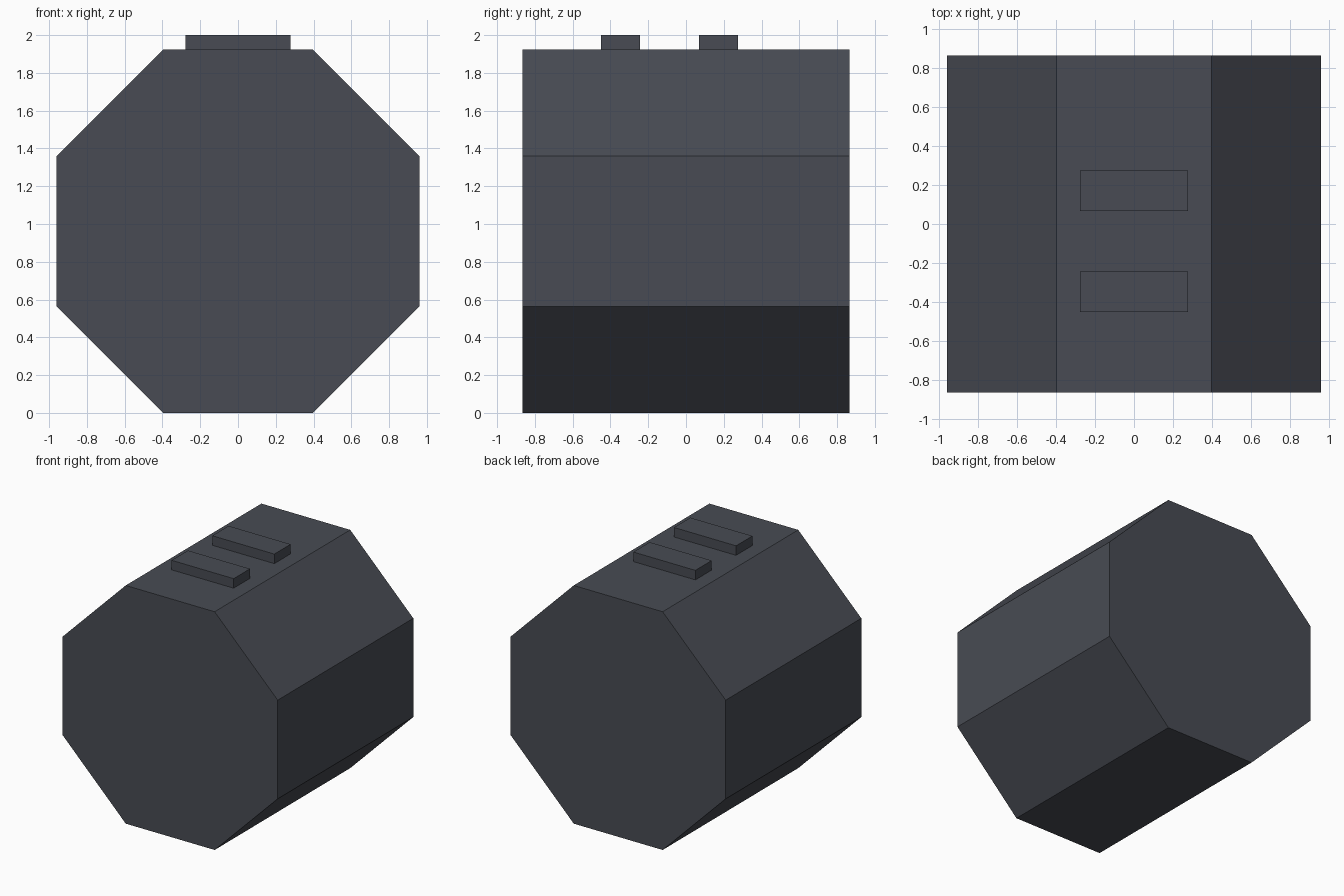
import bpy, bmesh

if "Cube" in bpy.data.objects:
    bpy.data.objects.remove(bpy.data.objects["Cube"])

# Single dark slate colour
slate = bpy.data.materials.new("dark_slate")
slate.diffuse_color = (0.065, 0.071, 0.087, 1)
slate.use_nodes = True
slate.node_tree.nodes["Principled BSDF"].inputs["Base Color"].default_value = slate.diffuse_color


def prism(name, profile, y0, y1):
    """Extrude an (x, z) profile along y."""
    bm = bmesh.new()
    face = bm.faces.new([bm.verts.new((x, y0, z)) for x, z in profile])
    ext = bmesh.ops.extrude_face_region(bm, geom=[face])
    moved = [g for g in ext["geom"] if isinstance(g, bmesh.types.BMVert)]
    bmesh.ops.translate(bm, vec=(0, y1 - y0, 0), verts=moved)
    bmesh.ops.recalc_face_normals(bm, faces=bm.faces)
    mesh = bpy.data.meshes.new(name)
    bm.to_mesh(mesh)
    bm.free()
    mesh.materials.append(slate)
    obj = bpy.data.objects.new(name, mesh)
    bpy.context.collection.objects.link(obj)
    return obj


# Octagonal body
right = [(0.397, 0), (0.96, 0.563), (0.96, 1.36), (0.397, 1.923)]
octagon = right + [(-x, z) for x, z in reversed(right)]
prism("octagonal_body", octagon, -0.865, 0.865)

# Two raised bars on top
bar = [(-0.277, 1.9), (0.277, 1.9), (0.277, 2.0), (-0.277, 2.0)]
for name, y in (("front_bar", -0.347), ("back_bar", 0.172)):
    prism(name, bar, y - 0.104, y + 0.104)
